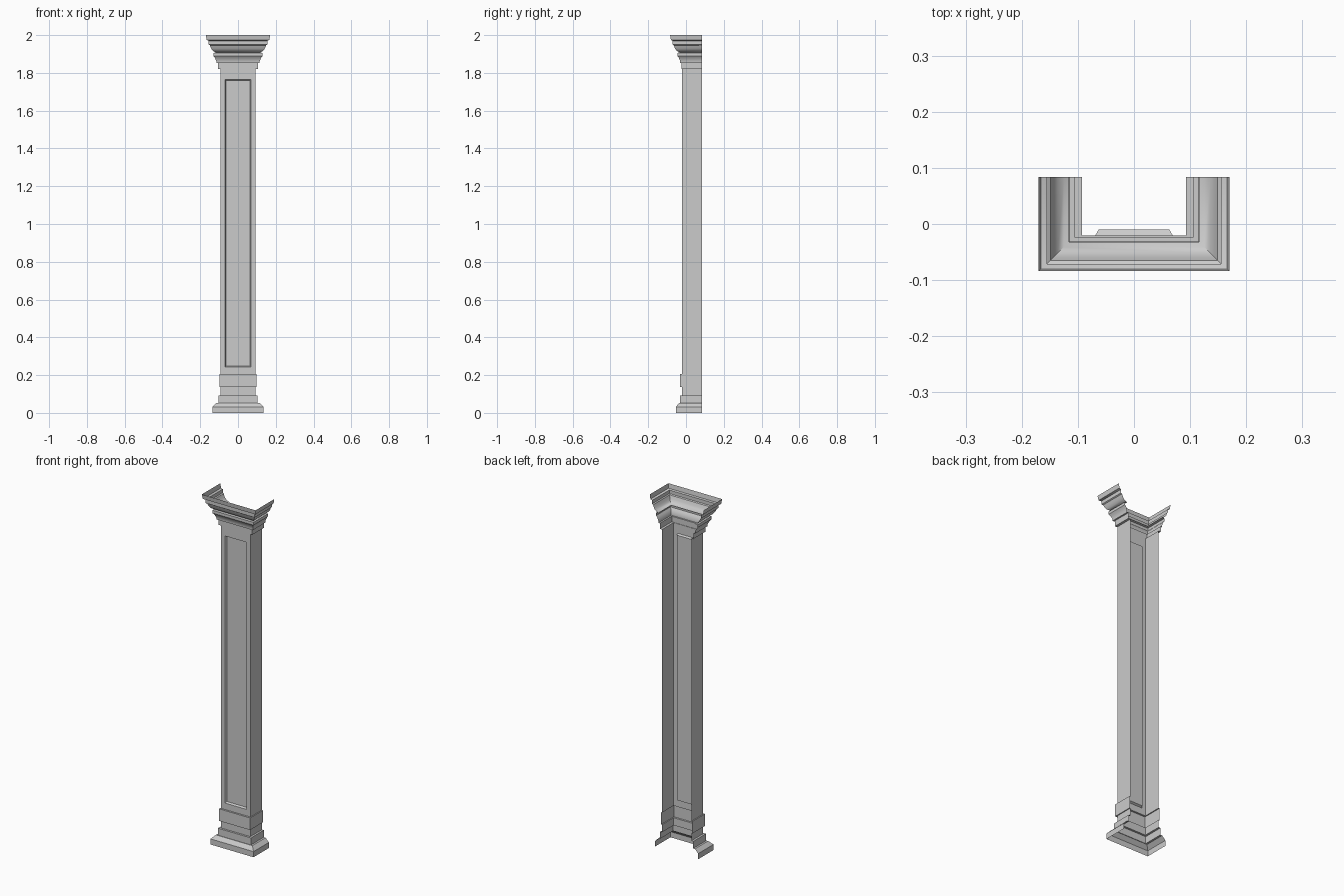
import bpy, bmesh

if "Cube" in bpy.data.objects:
    bpy.data.objects.remove(bpy.data.objects["Cube"])

BACK = 0.084     # open rear edge of the shell
SHAFT_X, SHAFT_Y = 0.0925, -0.0205


def finish(name, bm, angle=0.6):
    me = bpy.data.meshes.new(name)
    bm.to_mesh(me)
    bm.free()
    ob = bpy.data.objects.new(name, me)
    bpy.context.collection.objects.link(ob)
    bpy.context.view_layer.objects.active = ob
    ob.select_set(True)
    bpy.ops.object.shade_smooth_by_angle(angle=angle)
    ob.select_set(False)
    return ob


def u_sweep(name, profile, front=True):
    """Mitred three-sided moulding from (half width, front y, z) points."""
    bm = bmesh.new()
    rows = [[bm.verts.new(p) for p in
             ((-x, BACK, z), (-x, y, z), (x, y, z), (x, BACK, z))]
            for x, y, z in profile]
    for a, b in zip(rows, rows[1:]):
        for i in range(3):
            if i != 1 or front:
                bm.faces.new((a[i], a[i + 1], b[i + 1], b[i]))
    return finish(name, bm)


# Stepped base with plinth, block and band
u_sweep("base", [
    (0.136, -0.054, 0.0), (0.136, -0.054, 0.032), (0.115, -0.035, 0.053),
    (0.104, -0.032, 0.053), (0.104, -0.032, 0.093), (SHAFT_X, SHAFT_Y, 0.093),
    (SHAFT_X, SHAFT_Y, 0.136), (0.098, -0.031, 0.136),
    (0.098, -0.031, 0.205), (SHAFT_X, SHAFT_Y, 0.205)])

# Shaft sides
u_sweep("shaft_sides", [(SHAFT_X, SHAFT_Y, 0.205), (SHAFT_X, SHAFT_Y, 1.82)],
        front=False)

# Shaft front with recessed bevelled panel
bm = bmesh.new()
rings = []
for w, z0, z1, y in ((SHAFT_X, 0.205, 1.82, SHAFT_Y),
                     (0.069, 0.242, 1.766, SHAFT_Y),
                     (0.063, 0.248, 1.760, -0.010)):
    rings.append([bm.verts.new(p) for p in
                  ((-w, y, z0), (w, y, z0), (w, y, z1), (-w, y, z1))])
for a, b in zip(rings, rings[1:]):
    for i in range(4):
        j = (i + 1) % 4
        bm.faces.new((a[i], a[j], b[j], b[i]))
bm.faces.new(rings[-1])
finish("shaft_front_panel", bm)

# Capital: neck band, flare, fillet, curved moulding and top rim
u_sweep("capital", [
    (SHAFT_X, SHAFT_Y, 1.82), (0.106, -0.023, 1.82), (0.106, -0.023, 1.852),
    (0.115, -0.031, 1.852), (0.115, -0.031, 1.862), (0.122, -0.038, 1.880),
    (0.130, -0.046, 1.890), (0.130, -0.046, 1.906), (0.116, -0.032, 1.908),
    (0.125, -0.041, 1.912), (0.136, -0.052, 1.920), (0.143, -0.059, 1.930),
    (0.149, -0.065, 1.946), (0.155, -0.071, 1.950), (0.155, -0.071, 1.970),
    (0.166, -0.080, 1.974), (0.170, -0.084, 2.0)])
